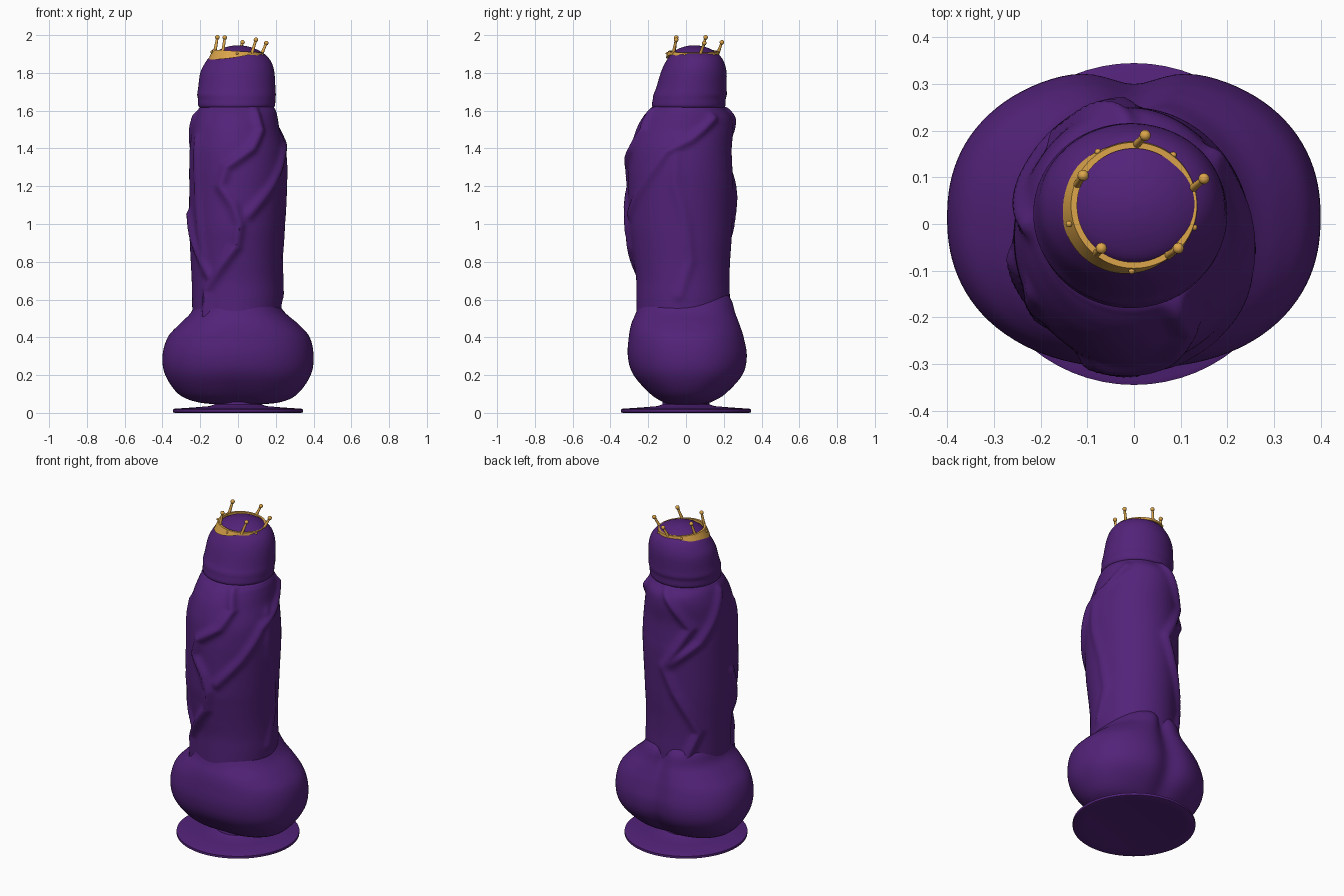
import bpy, bmesh, math
from mathutils import Vector

if "Cube" in bpy.data.objects:
    bpy.data.objects.remove(bpy.data.objects["Cube"])

def material(name, col):
    m = bpy.data.materials.new(name)
    m.diffuse_color = (*col, 1)
    m.use_nodes = True
    m.node_tree.nodes["Principled BSDF"].inputs["Base Color"].default_value = m.diffuse_color
    return m

PURPLE = material("purple", (0.085, 0.016, 0.19))
GOLD = material("gold", (0.72, 0.38, 0.07))

def finish(name, bm, mat, angle=50):
    bmesh.ops.recalc_face_normals(bm, faces=bm.faces)
    me = bpy.data.meshes.new(name)
    bm.to_mesh(me)
    bm.free()
    ob = bpy.data.objects.new(name, me)
    bpy.context.collection.objects.link(ob)
    me.materials.append(mat)
    bpy.ops.object.select_all(action='DESELECT')
    bpy.context.view_layer.objects.active = ob
    ob.select_set(True)
    bpy.ops.object.shade_smooth_by_angle(angle=math.radians(angle))
    return ob

def skin(bm, rings, caps=True, loop=False):
    vs = [[bm.verts.new(p) for p in r] for r in rings]
    n = len(vs[0])
    pairs = list(zip(vs, vs[1:])) + ([(vs[-1], vs[0])] if loop else [])
    for a, b in pairs:
        for i in range(n):
            j = (i + 1) % n
            bm.faces.new((a[i], a[j], b[j], b[i]))
    if caps and not loop:
        bm.faces.new(vs[0][::-1])
        bm.faces.new(vs[-1])

def spline(rows, steps):
    """Smooth interpolation through section rows."""
    out = []
    for i in range(len(rows) - 1):
        p = [rows[max(i - 1, 0)], rows[i], rows[i + 1], rows[min(i + 2, len(rows) - 1)]]
        for k in range(steps):
            t = k / steps
            out.append([0.5 * (2 * b + (c - a) * t + (2 * a - 5 * b + 4 * c - d) * t * t
                        + (3 * b - a - 3 * c + d) * t ** 3) for a, b, c, d in zip(*p)])
    return out + [list(rows[-1])]

def loft(name, rows, steps, power=2.0, bump=None, n=112):
    """Rows are (z, x min, x max, y min, y max)."""
    rings = []
    for z, x0, x1, y0, y1 in spline(rows, steps):
        cx, cy, a, b = (x0 + x1) / 2, (y0 + y1) / 2, (x1 - x0) / 2, (y1 - y0) / 2
        ring = []
        for i in range(n):
            t = 2 * math.pi * i / n
            c, s = math.cos(t), math.sin(t)
            f = (abs(c) ** power + abs(s) ** power) ** (-1 / power)
            d = bump(t, z) if bump else 0
            ring.append((cx + c * (a * f + d), cy + s * (b * f + d), z))
        rings.append(ring)
    bm = bmesh.new()
    skin(bm, rings)
    return finish(name, bm, PURPLE)

# Suction base: turned profile with hollow underside
prof = [(0.004, 0.022), (0.15, 0.018), (0.28, 0.007), (0.335, 0), (0.345, 0.004), (0.345, 0.018),
        (0.335, 0.022), (0.22, 0.03), (0.15, 0.036), (0.125, 0.045), (0.12, 0.075), (0.004, 0.08)]
bm = bmesh.new()
skin(bm, [[(r * math.cos(i * math.pi / 32), r * math.sin(i * math.pi / 32), z) for i in range(64)]
          for r, z in prof])
finish("suction_base", bm, PURPLE)

# Bulb: wide twin-lobed lower body with a crease at the back
def crease(t, z):
    k = math.exp(-((t - math.pi / 2) / 0.2) ** 2)
    front = math.exp(-((t - math.pi * 1.5) / 0.3) ** 2)
    return -0.035 * k * min(1, z / 0.2) - 0.012 * front * max(0, 1 - z / 0.25)

loft("bulb", [
    (0.045, -0.11, 0.12, -0.10, 0.10), (0.058, -0.22, 0.23, -0.13, 0.14),
    (0.10, -0.315, 0.315, -0.195, 0.215), (0.2, -0.385, 0.385, -0.28, 0.31),
    (0.3, -0.40, 0.40, -0.308, 0.335), (0.4, -0.372, 0.38, -0.303, 0.318),
    (0.47, -0.31, 0.32, -0.29, 0.295), (0.53, -0.25, 0.25, -0.265, 0.272),
    (0.60, -0.22, 0.20, -0.24, 0.25), (0.66, -0.17, 0.16, -0.2, 0.2)], 5, 2.25, crease)

# Shaft: raised winding ridges as (height, [(angle, z), ...])
RIDGES = [
    (0.026, [(-63, 1.6), (-57, 1.5), (-72, 1.4), (-103, 1.3), (-110, 1.2), (-94, 1.1), (-86, 1.0),
             (-90, 0.88), (-113, 0.75), (-131, 0.65), (-134, 0.5)]),
    (0.02, [(-170, 1.05), (-157, 0.92), (-123, 0.7)]),
    (0.02, [(35, 1.56), (10, 1.45), (-17, 1.38), (-45, 1.2), (-75, 1.05)]),
    (0.011, [(-6, 1.45), (-6, 1.2), (6, 1.0), (10, 0.8), (-5, 0.62)]),
    (0.024, [(94, 1.6), (128, 1.38), (94, 1.13), (108, 0.98), (139, 0.73), (115, 0.49)]),
    (0.02, [(182, 1.57), (140, 1.29), (94, 1.13)]),
    (0.013, [(210, 1.45), (215, 1.1), (225, 0.75)]),
]

def ridge(t, z):
    best = 0
    for h, pts in RIDGES:
        for (a0, z0), (a1, z1) in zip(pts, pts[1:]):
            du, dv = 0.26 * math.radians(a1 - a0), z1 - z0
            u = t - math.radians(a0)
            u = 0.26 * ((u + math.pi) % (2 * math.pi) - math.pi)
            v = z - z0
            k = min(1, max(0, (u * du + v * dv) / (du * du + dv * dv)))
            d2 = (u - k * du) ** 2 + (v - k * dv) ** 2
            best = max(best, h * math.exp(-d2 / 0.026 ** 2))
    return best

loft("shaft", [
    (0.45, -0.24, 0.225, -0.262, 0.23), (0.6, -0.243, 0.232, -0.262, 0.232),
    (0.7, -0.245, 0.23, -0.263, 0.23), (0.8, -0.25, 0.23, -0.276, 0.233),
    (0.9, -0.255, 0.235, -0.29, 0.24), (1.0, -0.258, 0.24, -0.302, 0.245),
    (1.2, -0.258, 0.25, -0.305, 0.25), (1.3, -0.258, 0.252, -0.303, 0.245),
    (1.4, -0.255, 0.243, -0.293, 0.242), (1.5, -0.242, 0.22, -0.263, 0.25),
    (1.56, -0.227, 0.21, -0.232, 0.243), (1.6, -0.212, 0.2, -0.2, 0.215),
    (1.622, -0.19, 0.18, -0.17, 0.19), (1.628, -0.12, 0.11, -0.1, 0.12)], 11, 2.0, ridge)

# Rounded head, leaning slightly back
loft("head", [
    (1.612, -0.195, 0.18, -0.165, 0.195), (1.625, -0.21, 0.195, -0.18, 0.208),
    (1.66, -0.212, 0.198, -0.176, 0.21), (1.685, -0.216, 0.2, -0.172, 0.216),
    (1.72, -0.211, 0.198, -0.158, 0.215), (1.8, -0.2, 0.193, -0.134, 0.215),
    (1.85, -0.176, 0.18, -0.112, 0.204), (1.885, -0.15, 0.157, -0.09, 0.185),
    (1.91, -0.12, 0.125, -0.072, 0.156), (1.93, -0.082, 0.086, -0.035, 0.122),
    (1.942, -0.04, 0.043, 0.004, 0.083), (1.946, -0.004, 0.006, 0.038, 0.048)], 4)

# Crown band: tapers from deep at the front left to thin opposite
def rim(t):
    return 1.915 - 0.008 * math.cos(t)

bm = bmesh.new()
rings = []
for i in range(72):
    t = 2 * math.pi * i / 72
    k = max(0, math.cos(t - math.radians(205)))
    sec = [(0.122, rim(t)), (0.135, rim(t)), (0.137 + 0.02 * k, rim(t) - 0.016 - 0.035 * k),
           (0.122, rim(t) - 0.016 - 0.035 * k)]
    rings.append([(r * math.cos(t), 0.04 + r * math.sin(t), z) for r, z in sec])
skin(bm, rings, loop=True)
finish("crown_band", bm, GOLD, 35)

# Crown points: leaning pins tipped with balls
def ball(bm, p, r):
    g = bmesh.ops.create_uvsphere(bm, u_segments=16, v_segments=10, radius=r)
    bmesh.ops.translate(bm, verts=g['verts'], vec=p)

def pin(bm, a, b, r):
    d = b - a
    g = bmesh.ops.create_cone(bm, segments=12, radius1=r, radius2=r * 0.7, depth=d.length, cap_ends=True)
    bmesh.ops.rotate(bm, verts=g['verts'], matrix=d.to_track_quat('Z', 'Y').to_matrix())
    bmesh.ops.translate(bm, verts=g['verts'], vec=(a + b) / 2)

TIPS = [(0.024, 0.19, 1.962), (0.15, 0.097, 1.958), (0.095, -0.052, 1.975),
        (-0.07, -0.052, 1.987), (-0.109, 0.104, 1.988)]
bm = bmesh.new()
for i, tip in enumerate(TIPS):
    t = math.radians(88 - 72 * i)
    base = Vector((0.13 * math.cos(t), 0.04 + 0.13 * math.sin(t), rim(t) - 0.008))
    pin(bm, base, Vector(tip), 0.009)
    ball(bm, tip, 0.012)
finish("crown_points", bm, GOLD)

# Crown studs: small beads between the points
bm = bmesh.new()
for i in range(5):
    t = math.radians(52 - 72 * i)
    r = 0.137 + 0.008 * max(0, math.cos(t - math.radians(205)))
    ball(bm, (r * math.cos(t), 0.04 + r * math.sin(t), rim(t) - 0.012), 0.007)
finish("crown_studs", bm, GOLD)
